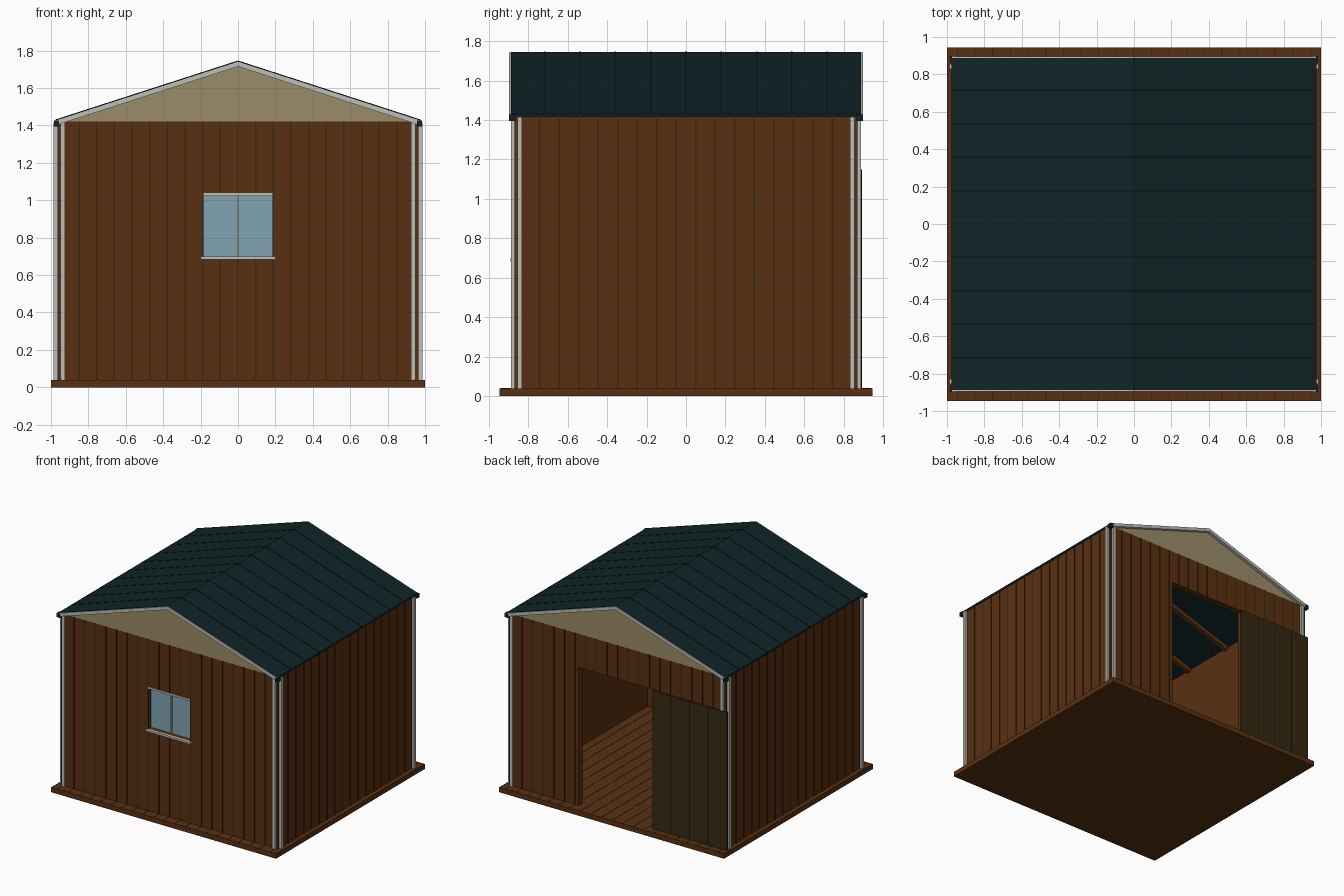
import bpy, bmesh

if "Cube" in bpy.data.objects:
    bpy.data.objects.remove(bpy.data.objects["Cube"])

def mat(name, r, g, b):
    m = bpy.data.materials.new(name)
    m.diffuse_color = (r, g, b, 1)
    m.use_nodes = True
    m.node_tree.nodes["Principled BSDF"].inputs["Base Color"].default_value = m.diffuse_color
    return m

BROWN = mat("brown_panel", 0.10, 0.030, 0.0055)
OLIVE = mat("dark_olive", 0.036, 0.022, 0.005)
ROOF = mat("roof_dark_teal", 0.005, 0.018, 0.020)
SEAM = mat("roof_seam_black", 0.002, 0.008, 0.009)
TAN = mat("gable_tan", 0.33, 0.265, 0.143)
TRIM = mat("pale_grey_trim", 0.50, 0.53, 0.47)
GLASS = mat("window_blue", 0.22, 0.37, 0.44)

def finish(name, bm, m):
    bmesh.ops.recalc_face_normals(bm, faces=bm.faces)
    me = bpy.data.meshes.new(name)
    bm.to_mesh(me)
    bm.free()
    me.materials.append(m)
    ob = bpy.data.objects.new(name, me)
    bpy.context.collection.objects.link(ob)
    return ob

def prism(bm, prof, y0, y1):
    """Extrude an x-z profile along y."""
    a = [bm.verts.new((x, y0, z)) for x, z in prof]
    b = [bm.verts.new((x, y1, z)) for x, z in prof]
    n = len(prof)
    bm.faces.new(a)
    bm.faces.new(b[::-1])
    for i in range(n):
        j = (i + 1) % n
        bm.faces.new((a[i], b[i], b[j], a[j]))

def boxes(name, m, specs):
    bm = bmesh.new()
    for x0, x1, y0, y1, z0, z1 in specs:
        prism(bm, [(x0, z0), (x1, z0), (x1, z1), (x0, z1)], y0, y1)
    return finish(name, bm, m)

def prisms(name, m, specs):
    bm = bmesh.new()
    for prof, y0, y1 in specs:
        prism(bm, prof, y0, y1)
    return finish(name, bm, m)

WX, WY, Z0, Z1, T = 0.965, 0.87, 0.04, 1.42, 0.05
WIN_X, WIN_Z0, WIN_Z1 = 0.185, 0.70, 1.035
DOOR_X, DOOR_Z = 0.345, 1.15
S = 0.323                                   # roof slope

def roof_z(x):
    return 1.745 - S * abs(x)

# floor slab with plank seams
boxes("floor_base", BROWN, [(-1, 1, -0.945, 0.945, 0, Z0)])
boxes("floor_seams", OLIVE, [(k * 0.0944 - 0.003, k * 0.0944 + 0.003, -0.94, 0.94, Z0 - 0.005, Z0 + 0.0015)
                             for k in range(-10, 11)])

# walls, with a window hole in front and a doorway at the back
boxes("side_walls", BROWN, [(s * WX, s * (WX - T), -WY + T, WY - T, Z0, Z1) for s in (-1, 1)])
F0, F1 = -WY, -WY + T
boxes("front_wall", BROWN, [
    (-WX, -WIN_X, F0, F1, Z0, Z1), (WIN_X, WX, F0, F1, Z0, Z1),
    (-WIN_X, WIN_X, F0, F1, Z0, WIN_Z0), (-WIN_X, WIN_X, F0, F1, WIN_Z1, Z1)])
boxes("back_wall", BROWN, [
    (-WX, -DOOR_X, WY - T, WY, Z0, Z1), (DOOR_X, WX, WY - T, WY, Z0, Z1),
    (-DOOR_X, DOOR_X, WY - T, WY, DOOR_Z, Z1)])

# thin vertical seams on the panels
h, p = 0.004, 0.004
front, back, side = [], [], []
for k in range(-9, 10):
    x = k * 0.0944
    a, b = x - h, x + h
    if abs(x) < WIN_X - 0.01:
        front += [(a, b, -WY - p, -WY + p, Z0, WIN_Z0), (a, b, -WY - p, -WY + p, WIN_Z1, Z1)]
    else:
        front.append((a, b, -WY - p, -WY + p, Z0, Z1))
    back.append((a, b, WY - p, WY + p, DOOR_Z if abs(x) < DOOR_X else Z0, Z1))
for k in range(-8, 8):
    y = (k + 0.5) * 0.099
    for s in (-1, 1):
        side.append((s * (WX - p), s * (WX + p), y - h, y + h, Z0, Z1 - 0.004))
boxes("front_wall_seams", OLIVE, front)
boxes("back_wall_seams", OLIVE, back)
boxes("side_wall_seams", OLIVE, side)

# corner trim strips, two per corner
strips = []
for sx in (-1, 1):
    for sy in (-1, 1):
        strips.append((sx * 0.925, sx * 0.95, sy * (WY - 0.005), sy * 0.886, Z0, Z1))
        strips.append((sx * (WX - 0.005), sx * 0.986, sy * 0.83, sy * 0.855, Z0, Z1 - 0.005))
boxes("corner_trim", TRIM, strips)

# window
boxes("window_glass", GLASS, [(-WIN_X, WIN_X, -WY + 0.03, -WY + 0.038, WIN_Z0, WIN_Z1)])
boxes("window_frame", TRIM, [
    (-0.2, 0.2, -0.89, -WY + 0.03, 0.684, 0.70),
    (-WIN_X, WIN_X, -WY - 0.006, -WY + 0.03, WIN_Z1 - 0.012, WIN_Z1 + 0.003),
    (-0.006, 0.006, -WY + 0.018, -WY + 0.032, WIN_Z0, WIN_Z1 - 0.012)])

# sliding door, slid open past the corner
boxes("sliding_door", OLIVE, [(-0.985, -0.325, 0.875, 0.889, Z0, DOOR_Z)])
boxes("sliding_door_seams", SEAM, [(x - 0.003, x + 0.003, 0.885, 0.891, Z0, DOOR_Z)
                                   for x in (-0.82, -0.655, -0.49)])

# gables
g = [(-0.96, Z1), (0.96, Z1), (0, 1.732)]
prisms("gables", TAN, [(g, s * WY, s * (WY - 0.02)) for s in (-1, 1)])

# roof sheets, seams, rafters and gable-edge trim
E = 0.975
prisms("roof", ROOF, [([(-E, roof_z(E)), (0, roof_z(0)), (E, roof_z(E)),
                        (E, roof_z(E) - 0.015), (0, roof_z(0) - 0.015), (-E, roof_z(E) - 0.015)],
                       -0.888, 0.888)])

def slope_bar(s, x0, x1, top, bottom):
    return [(s * x0, roof_z(x0) + top), (s * x1, roof_z(x1) + top),
            (s * x1, roof_z(x1) + bottom), (s * x0, roof_z(x0) + bottom)]

seams, rafters, edges = [], [], []
for s in (-1, 1):
    for k in range(-4, 5):
        seams.append((slope_bar(s, 0, E, 0.002, -0.01), k * 0.179 - 0.004, k * 0.179 + 0.004))
    for y in (-0.44, 0, 0.44):
        rafters.append((slope_bar(s, 0, WX - T, -0.014, -0.05), y - 0.018, y + 0.018))
    for sy in (-1, 1):
        edges.append((slope_bar(s, 0, 0.978, -0.004, -0.03), sy * 0.868, sy * 0.896))
prisms("roof_seams", SEAM, seams)
prisms("rafters", BROWN, rafters)
prisms("gable_edge_trim", TRIM, edges)

# dark caps at the four eave corners
boxes("eave_caps", ROOF, [(sx * 0.957, sx * 0.985, sy * 0.865, sy * 0.898, 1.395, 1.427)
                          for sx in (-1, 1) for sy in (-1, 1)])
